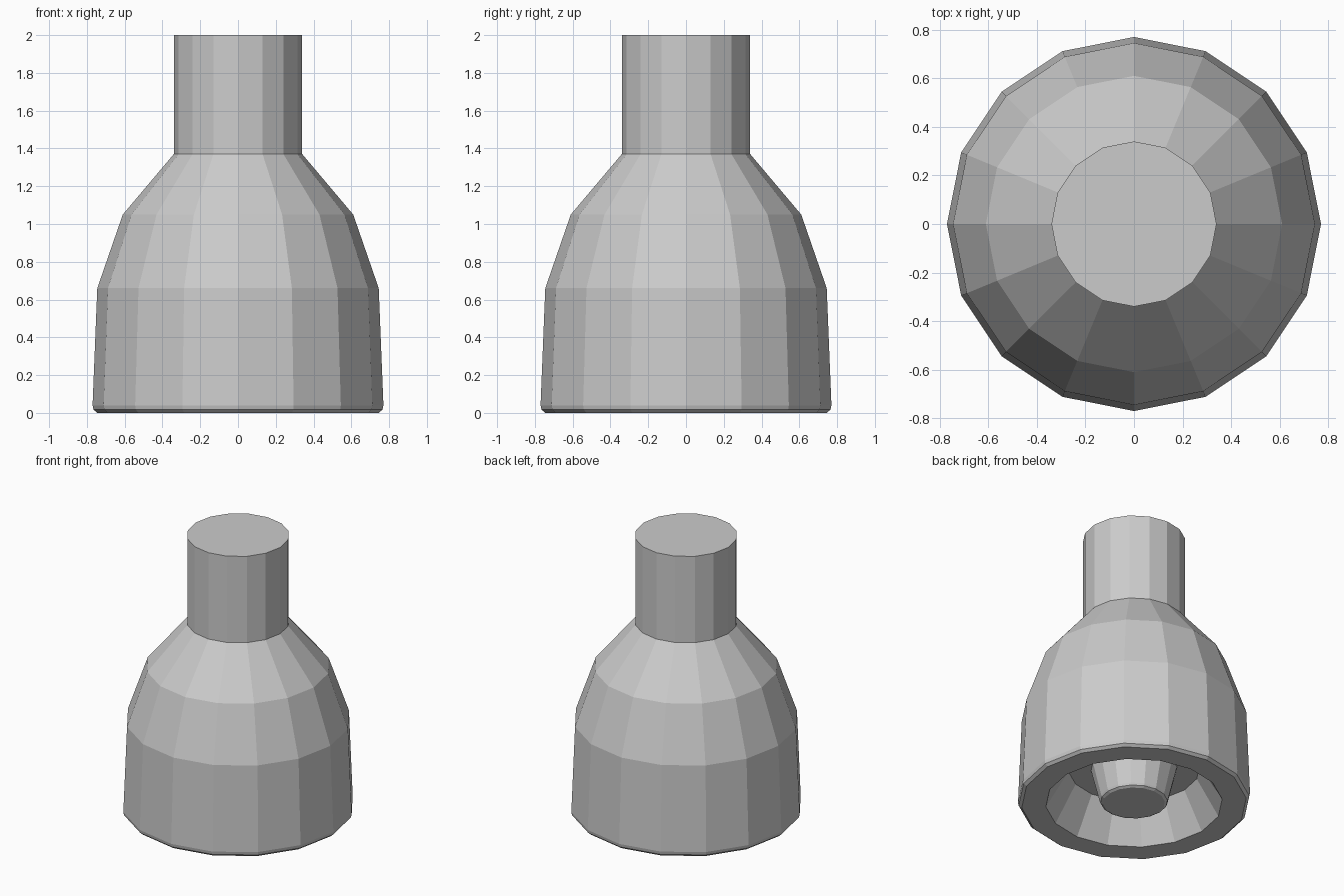
import bpy, bmesh
from math import cos, sin, pi

if "Cube" in bpy.data.objects:
    bpy.data.objects.remove(bpy.data.objects["Cube"])

SIDES = 16


def lathe(name, profile):
    """Revolve (radius, z) points around z and cap both ends with flat polygons."""
    bm = bmesh.new()
    rings = [[bm.verts.new((r * cos(2 * pi * i / SIDES), r * sin(2 * pi * i / SIDES), z))
              for i in range(SIDES)] for r, z in profile]
    for a, b in zip(rings, rings[1:]):
        for i in range(SIDES):
            j = (i + 1) % SIDES
            bm.faces.new((a[i], a[j], b[j], b[i]))
    bm.faces.new(rings[0])
    bm.faces.new(rings[-1])
    bmesh.ops.recalc_face_normals(bm, faces=bm.faces)
    mesh = bpy.data.meshes.new(name)
    bm.to_mesh(mesh)
    bm.free()
    obj = bpy.data.objects.new(name, mesh)
    bpy.context.collection.objects.link(obj)
    return obj


# One continuous skin: neck, shoulder, skirt, rim, underside recess, central plug
neck_and_skirt = [(0.34, 2.0), (0.34, 1.37), (0.61, 1.05), (0.745, 0.66), (0.77, 0.04)]
rounded_rim = [(0.765, 0.017), (0.745, 0.0), (0.585, 0.0)]
recess = [(0.435, 0.26), (0.285, 0.26)]
plug = [(0.228, 0.025), (0.222, 0.01), (0.205, 0.0)]
lathe("bell_body", neck_and_skirt + rounded_rim + recess + plug)
